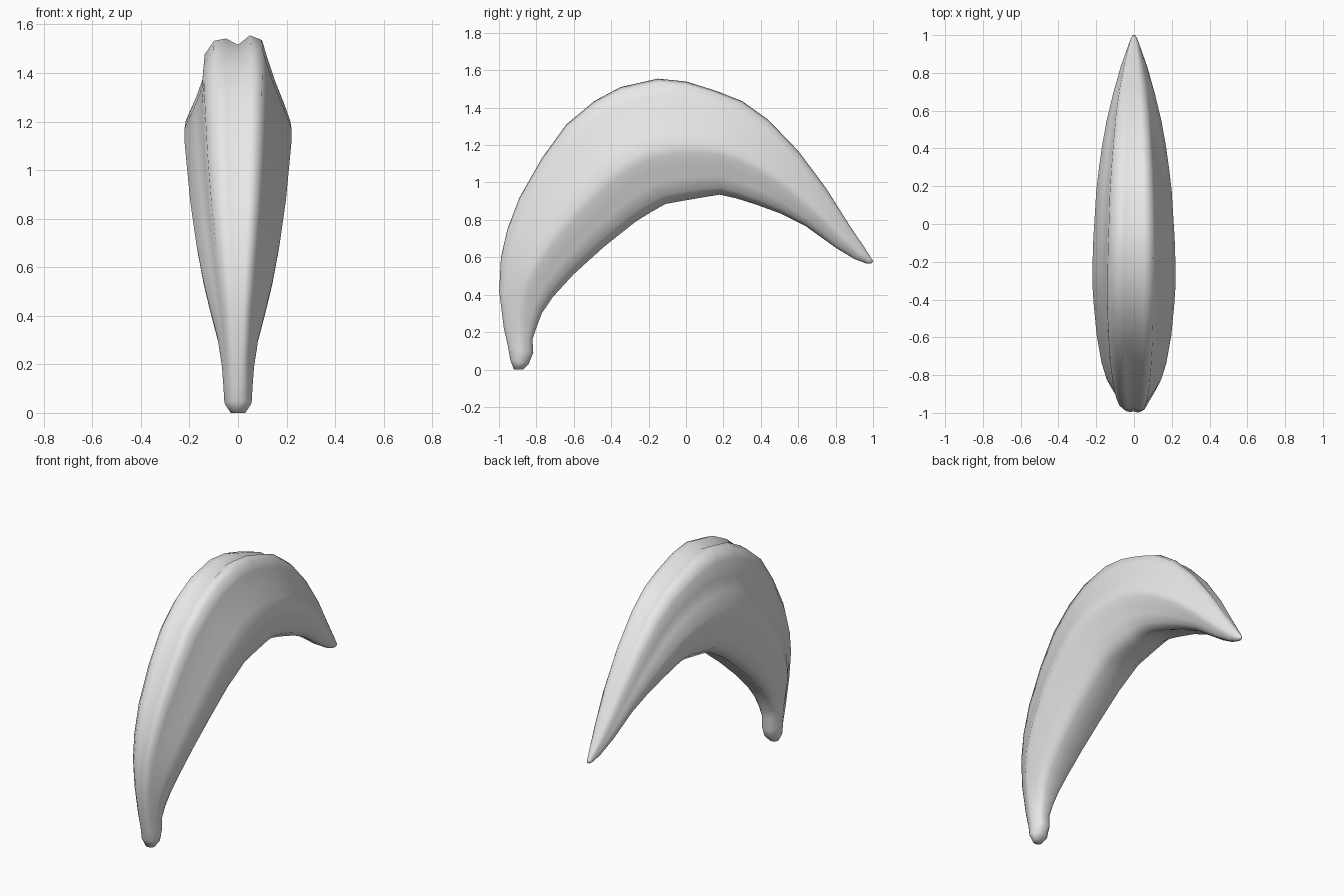
import bpy, bmesh, math

cube = bpy.data.objects.get("Cube")
if cube:
    bpy.data.objects.remove(cube)

# Stations along the claw: outer (y, z), inner (y, z), half width
stations = [
    (-.92, .0, -.87, .0, .03), (-.94, .05, -.84, .03, .056),
    (-.955, .13, -.815, .09, .06), (-.975, .22, -.82, .16, .066),
    (-1, .42, -.8, .22, .085), (-.99, .6, -.77, .3, .117),
    (-.955, .75, -.71, .39, .145), (-.89, .92, -.6, .51, .172),
    (-.77, 1.13, -.44, .655, .197), (-.64, 1.31, -.27, .79, .212),
    (-.49, 1.435, -.19, .84, .22), (-.35, 1.51, -.11, .885, .22),
    (-.15, 1.555, 0, .905, .215), (0, 1.54, .1, .922, .207),
    (.16, 1.49, .18, .935, .2), (.3, 1.435, .27, .915, .187),
    (.44, 1.335, .38, .88, .17), (.6, 1.17, .5, .835, .145),
    (.75, .97, .64, .765, .11), (.87, .78, .8, .65, .07),
    (.96, .645, .9, .59, .036), (.995, .59, .96, .568, .018),
    (1, .577, .99, .566, .008),
]

# Cross-section halves: (width fraction, depth fraction from outer to inner edge)
under = [(.97, .62), (.86, .71), (.76, .82), (.62, .93), (.35, 1)]
left_half = [(.23, 0), (.46, .03), (.55, .13), (.7, .28), (.88, .43), (1, .54)] + under
right_half = [(.23, .02), (.46, .035), (.64, .12), (.68, .28), (.8, .39), (1, .54)] + under
section = ([(0, .06)] + left_half + [(0, .97)]
           + [(-w, d) for w, d in reversed(right_half)])


def ring_points(station, roundness):
    """Grooved section that blends to an oval at the ends."""
    oy, oz, iy, iz, half = station
    points = []
    for i, (w, d) in enumerate(section):
        a = 2 * math.pi * i / len(section)
        w += (math.sin(a) - w) * roundness
        d += ((1 - math.cos(a)) / 2 - d) * roundness
        points.append((w * half, oy + (iy - oy) * d, oz + (iz - oz) * d))
    return points


# Loft the claw body
bm = bmesh.new()
last = len(stations) - 1
rings = []
for i, station in enumerate(stations):
    roundness = max(0, 1 - min(i, last - i) / 6)
    rings.append([bm.verts.new(p) for p in ring_points(station, roundness)])
n = len(section)
for a, b in zip(rings, rings[1:]):
    for j in range(n):
        k = (j + 1) % n
        bm.faces.new((a[j], a[k], b[k], b[j]))
bm.faces.new(rings[0])
bm.faces.new(rings[-1])
bmesh.ops.recalc_face_normals(bm, faces=bm.faces)
for face in bm.faces:
    face.smooth = True

mesh = bpy.data.meshes.new("curved_claw")
bm.to_mesh(mesh)
bm.free()
claw = bpy.data.objects.new("curved_claw", mesh)
bpy.context.collection.objects.link(claw)

# Plain pale grey
grey = bpy.data.materials.new("pale_grey")
grey.use_nodes = True
colour = (.8, .8, .8, 1)
grey.diffuse_color = colour
grey.node_tree.nodes["Principled BSDF"].inputs["Base Color"].default_value = colour
mesh.materials.append(grey)
